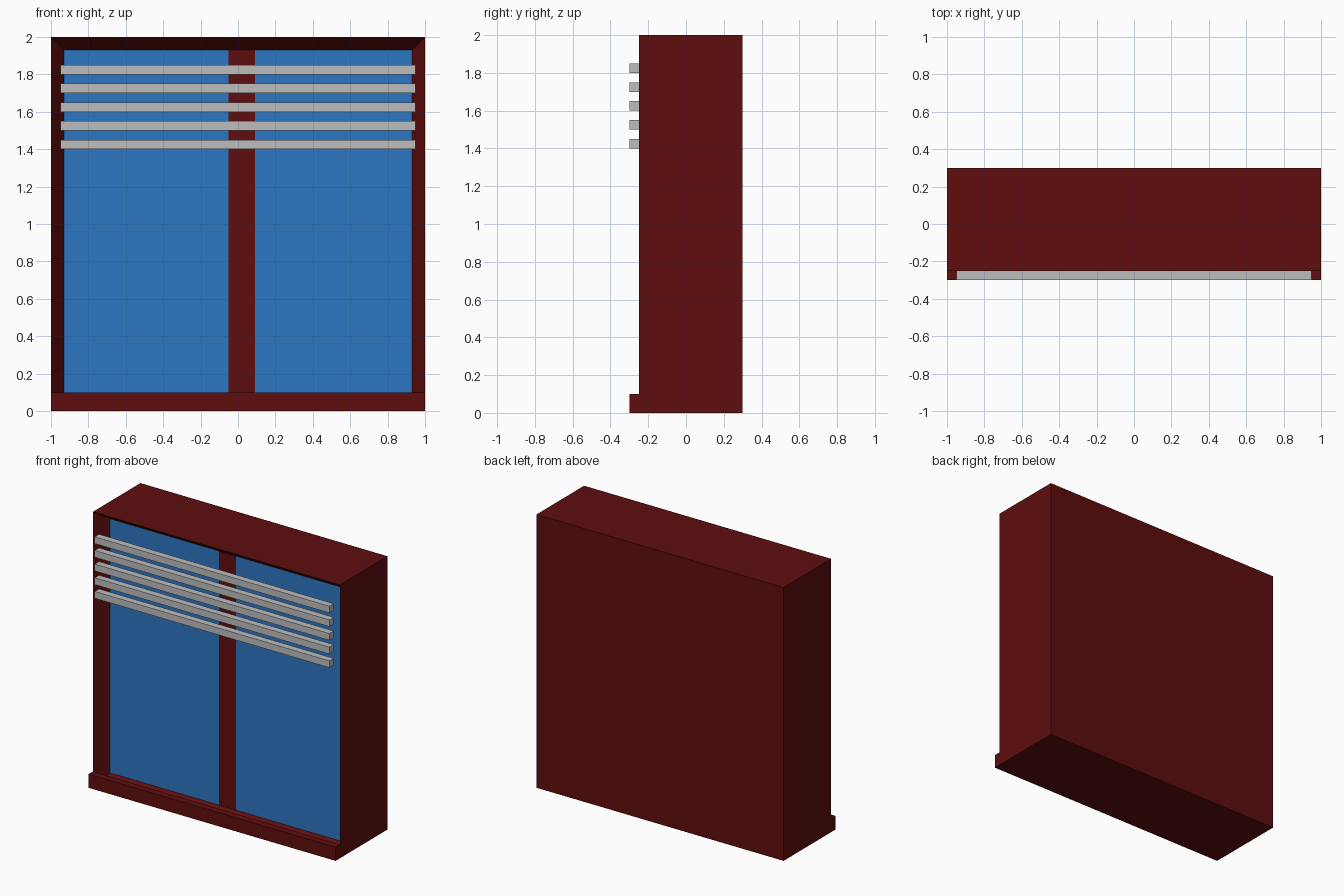
import bpy
import bmesh
from mathutils import Vector

cube = bpy.data.objects.get("Cube")
if cube:
    bpy.data.objects.remove(cube, do_unlink=True)


def material(name, rgb):
    mat = bpy.data.materials.new(name)
    mat.use_nodes = True
    mat.diffuse_color = (*rgb, 1)
    mat.node_tree.nodes["Principled BSDF"].inputs["Base Color"].default_value = (*rgb, 1)
    return mat


RED = material("dark red wood", (0.112, 0.004, 0.004))
BLUE = material("blue glass", (0.026, 0.18, 0.54))
GREY = material("light grey slat", (0.515, 0.515, 0.515))


def box_mesh(low, high):
    """Box between two corners."""
    low, high = Vector(low), Vector(high)
    bm = bmesh.new()
    bmesh.ops.create_cube(bm, size=1)
    bmesh.ops.scale(bm, vec=high - low, verts=bm.verts)
    bmesh.ops.translate(bm, vec=(low + high) / 2, verts=bm.verts)
    return bm


def add_object(name, bm, *mats):
    mesh = bpy.data.meshes.new(name)
    bm.to_mesh(mesh)
    bm.free()
    for mat in mats:
        mesh.materials.append(mat)
    obj = bpy.data.objects.new(name, mesh)
    bpy.context.scene.collection.objects.link(obj)
    return obj


FRONT, BACK, RIM = -0.25, 0.30, 0.1
MULLION = (-0.05, 0.09)

# Window frame: solid block with a recess pushed into its front
bm = box_mesh((-1, FRONT, 0), (1, BACK, 2))
bm.normal_update()
pane = next(f for f in bm.faces if f.normal.y < -0.9)
bmesh.ops.inset_region(bm, faces=[pane], thickness=RIM)
bmesh.ops.translate(bm, vec=(0, RIM, 0), verts=pane.verts)

# Recessed face cut into two panes and a central mullion
for x in MULLION:
    faces = [f for f in bm.faces
             if all(abs(v.co.y - FRONT - RIM) < 1e-4 for v in f.verts)]
    geom = set(faces)
    for f in faces:
        geom.update(f.edges, f.verts)
    bmesh.ops.bisect_plane(bm, geom=list(geom), plane_co=(x, 0, 0), plane_no=(1, 0, 0))
for f in bm.faces:
    centre = f.calc_center_median()
    recessed = all(abs(v.co.y - FRONT - RIM) < 1e-4 for v in f.verts)
    if recessed and not MULLION[0] < centre.x < MULLION[1]:
        f.material_index = 1
add_object("window_frame", bm, RED, BLUE)

# Sill projecting at the bottom
add_object("sill", box_mesh((-1, FRONT - 0.05, 0), (1, FRONT, RIM)), RED)

# Blind slats across the upper part
for i in range(5):
    z = 1.8 - 0.1 * i
    add_object(f"blind_slat_{i + 1}",
               box_mesh((-0.95, FRONT - 0.05, z), (0.95, FRONT, z + 0.05)), GREY)
